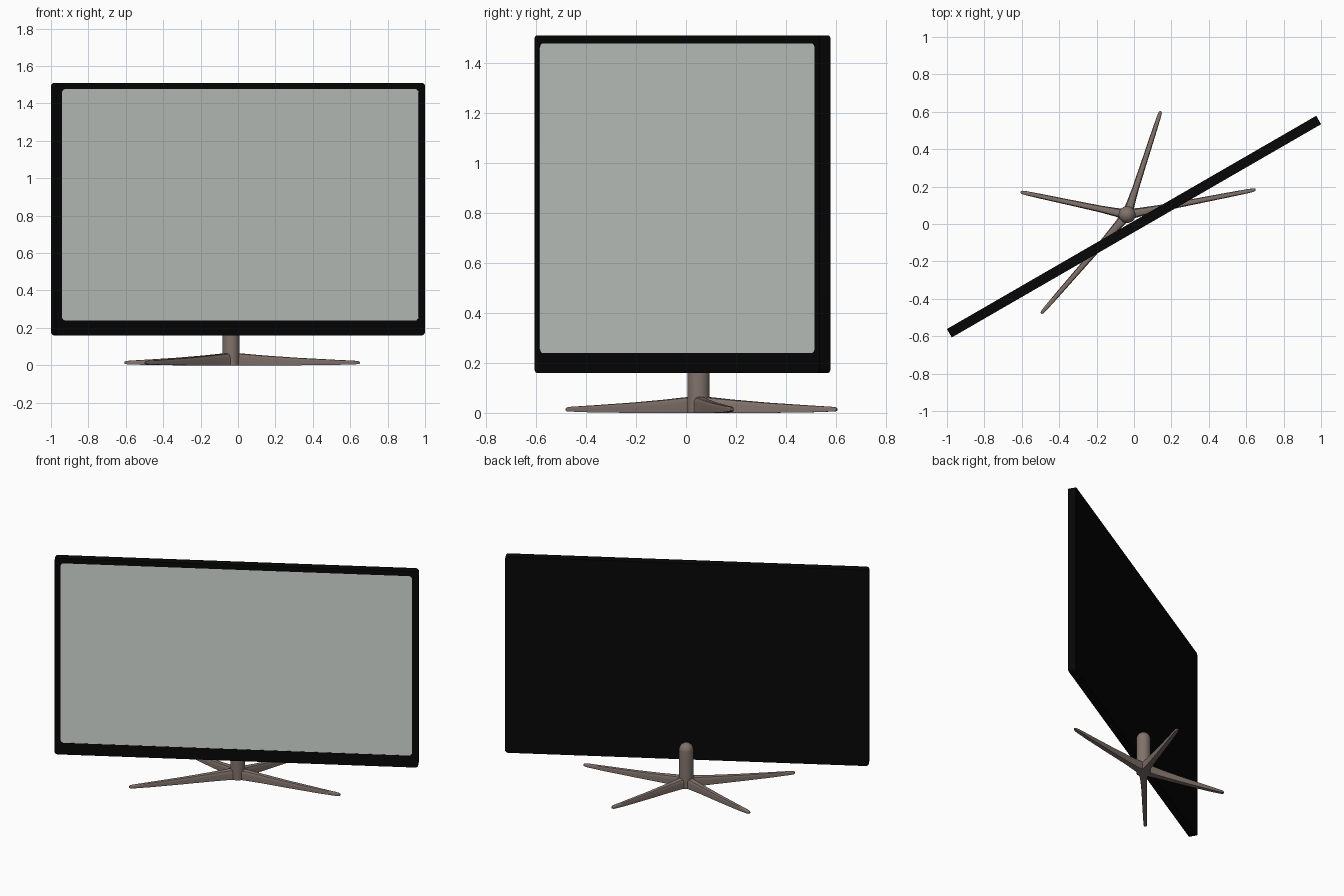
import bpy, bmesh
from math import radians, sin, cos, pi
from mathutils import Matrix

if "Cube" in bpy.data.objects:
    bpy.data.objects.remove(bpy.data.objects["Cube"])

YAW = radians(30)                                   # whole set is turned 30 degrees
SET = Matrix.Translation((0, -0.014, 0)) @ Matrix.Rotation(YAW, 4, 'Z')
POLE_Y, POLE_R = 0.074, 0.045                       # pole sits just behind the panel


def material(name, rgb):
    m = bpy.data.materials.new(name)
    m.diffuse_color = (*rgb, 1)
    m.use_nodes = True
    m.node_tree.nodes["Principled BSDF"].inputs["Base Color"].default_value = m.diffuse_color
    return m


BLACK = material("black_plastic", (0.002, 0.002, 0.002))
GLASS = material("screen_grey", (0.655, 0.70, 0.67))
METAL = material("brown_metal", (0.215, 0.168, 0.145))


def loft(name, loops, mat, matrix, cap_start=True, cap_end=True):
    """Skin equal-length point loops into one smooth-by-angle object."""
    bm = bmesh.new()
    rings = [[bm.verts.new(p) for p in loop] for loop in loops]
    n = len(rings[0])
    for a, b in zip(rings, rings[1:]):
        for i in range(n):
            j = (i + 1) % n
            bm.faces.new((a[i], a[j], b[j], b[i]))
    if cap_start:
        bm.faces.new(rings[0][::-1])
    if cap_end:
        bm.faces.new(rings[-1])
    if len(loops) > 1:
        bmesh.ops.recalc_face_normals(bm, faces=bm.faces)
    mesh = bpy.data.meshes.new(name)
    bm.to_mesh(mesh)
    bm.free()
    mesh.materials.append(mat)
    ob = bpy.data.objects.new(name, mesh)
    bpy.context.collection.objects.link(ob)
    ob.matrix_world = matrix
    bpy.ops.object.select_all(action='DESELECT')
    ob.select_set(True)
    bpy.context.view_layer.objects.active = ob
    bpy.ops.object.shade_smooth_by_angle(angle=radians(35))
    return ob


def rounded_rect(hx, z0, z1, r, y):
    """Upright rounded rectangle at depth y."""
    corners = [(hx - r, z1 - r, 0), (-hx + r, z1 - r, 90),
               (-hx + r, z0 + r, 180), (hx - r, z0 + r, 270)]
    return [(cx + r * cos(radians(a + 15 * k)), y, cz + r * sin(radians(a + 15 * k)))
            for cx, cz, a in corners for k in range(7)]


# Panel housing: back, sides, front bezel and shallow screen recess
OUTER, INNER = (1.14, 0.16, 1.51, 0.02), (1.101, 0.24, 1.477, 0.02)
loft("panel_housing", [
    rounded_rect(*OUTER, 0.026), rounded_rect(*OUTER, -0.026),
    rounded_rect(*INNER, -0.026), rounded_rect(*INNER, -0.024),
], BLACK, SET, cap_end=False)

# Screen
loft("screen", [rounded_rect(*INNER, -0.024)], GLASS, SET, cap_start=False)

# Round pole with a domed top
profile = [(POLE_R, 0.0), (POLE_R, 0.252)]
profile += [(POLE_R * cos(a), 0.252 + POLE_R * sin(a))
            for a in (radians(d) for d in (15, 30, 45, 60, 75, 87))]
loft("stand_pole",
     [[(r * cos(2 * pi * k / 32), r * sin(2 * pi * k / 32), z) for k in range(32)]
      for r, z in profile],
     METAL, SET @ Matrix.Translation((0, POLE_Y, 0)))


def leg_section(x, w, z0, z1):
    """Flat-bottomed section with rounded upper edges."""
    h = z1 - z0
    half = [(1, 0.0), (1, 0.6), (0.93, 0.8), (0.75, 0.94), (0.45, 1.0)]
    pts = half + [(-a, b) for a, b in reversed(half)]
    return [(x, a * w, z0 + b * h) for a, b in pts]


def leg(name, angle, length):
    # fraction of length, half width, bottom, top
    stations = [(0, .030, 0, .066), (.1, .023, 0, .062), (.25, .018, 0, .053),
                (.5, .0155, 0, .041), (.8, .013, .002, .030), (.95, .011, .005, .025),
                (.985, .009, .006, .023), (1, .005, .009, .019)]
    loft(name, [leg_section(f * length, w, a, b) for f, w, a, b in stations], METAL,
         SET @ Matrix.Translation((0, POLE_Y, 0)) @ Matrix.Rotation(radians(angle), 4, 'Z'))


# Four splayed legs, mirrored about the panel's centre plane
for side, s in (("left", 1), ("right", -1)):
    leg(f"rear_leg_{side}", 90 + s * 48, 0.582)
    leg(f"front_leg_{side}", 90 + s * 109, 0.70)
